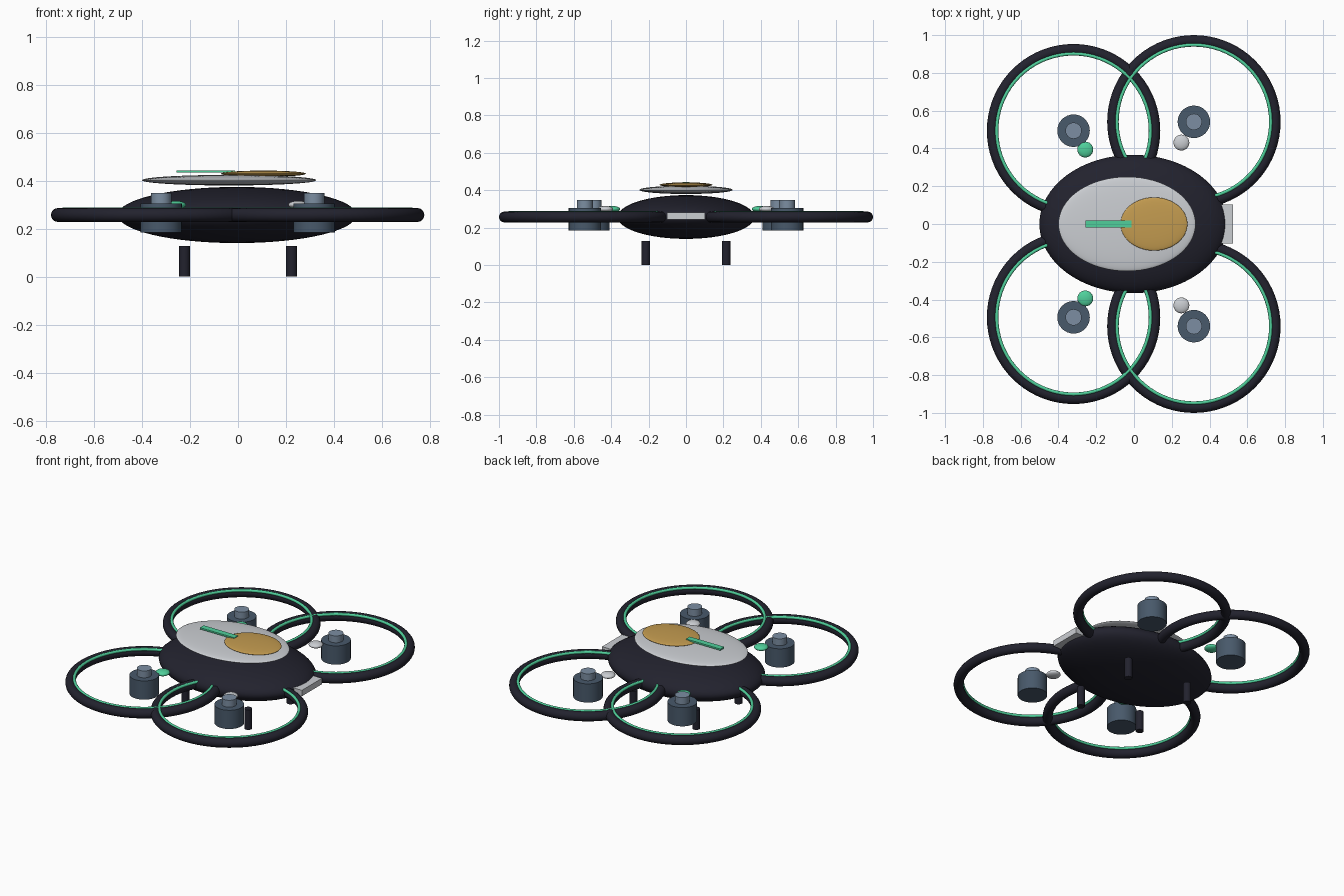
import bpy
import math

if "Cube" in bpy.data.objects:
    bpy.data.objects.remove(bpy.data.objects["Cube"], do_unlink=True)


def material(name, rgb):
    m = bpy.data.materials.new(name)
    m.use_nodes = True
    colour = (*rgb, 1)
    m.diffuse_color = colour
    m.node_tree.nodes["Principled BSDF"].inputs["Base Color"].default_value = colour
    return m


DARK = material("dark navy", (0.016, 0.016, 0.027))
SILVER = material("silver", (0.60, 0.62, 0.65))
GOLD = material("gold", (0.55, 0.33, 0.08))
GREEN = material("mint green", (0.08, 0.63, 0.33))
SLATE = material("slate", (0.065, 0.10, 0.145))
STEEL = material("light steel", (0.20, 0.27, 0.36))


def finish(name, mat, smooth=True):
    ob = bpy.context.object
    ob.name = name
    ob.data.materials.append(mat)
    if smooth:
        bpy.ops.object.shade_smooth_by_angle(angle=math.radians(40))
    return ob


def ellipsoid(name, mat, loc, radii, segments=48):
    bpy.ops.mesh.primitive_uv_sphere_add(segments=segments, ring_count=segments // 2, location=loc)
    bpy.context.object.scale = radii
    bpy.ops.object.transform_apply(location=False, rotation=False)
    finish(name, mat)


def cylinder(name, mat, x, y, bottom, top, radius):
    bpy.ops.mesh.primitive_cylinder_add(vertices=32, radius=radius, depth=top - bottom,
                                        location=(x, y, (bottom + top) / 2))
    finish(name, mat)


def torus(name, mat, loc, major, minor):
    bpy.ops.mesh.primitive_torus_add(major_segments=72, minor_segments=16, location=loc,
                                     major_radius=major, minor_radius=minor)
    finish(name, mat)


def box(name, mat, loc, size):
    bpy.ops.mesh.primitive_cube_add(size=1, location=loc)
    bpy.context.object.scale = size
    bpy.ops.object.transform_apply(location=False, rotation=False)
    finish(name, mat, smooth=False)


# Central hull with its stacked top plates
ellipsoid("hull", DARK, (-0.004, 0, 0.257), (0.497, 0.366, 0.117), 64)
ellipsoid("top_plate", SILVER, (-0.037, 0, 0.402), (0.363, 0.25, 0.022), 64)
ellipsoid("gold_dome", GOLD, (0.106, 0, 0.429), (0.177, 0.141, 0.013))
box("top_stripe", GREEN, (-0.135, 0, 0.438), (0.244, 0.038, 0.01))
box("side_sensor", SILVER, (0.49, 0, 0.262), (0.07, 0.204, 0.038))

# Four rotor guards, motors, lamps and legs, mirrored front to back
for depth, side in ((-1, "front"), (1, "back")):
    for x, y, lamp_x, lamp_y, lamp_mat, hand in (
            (-0.32, 0.494, -0.258, 0.394, GREEN, "right"),
            (0.317, 0.541, 0.251, 0.431, SILVER, "left")):
        tag = side + "_" + hand
        y *= depth
        torus(tag + "_guard", DARK, (x, y, 0.257), 0.43, 0.029)
        torus(tag + "_guard_trim", GREEN, (x, y, 0.279), 0.407, 0.009)
        cylinder(tag + "_motor", SLATE, x, y, 0.185, 0.305, 0.086)
        cylinder(tag + "_motor_cap", STEEL, x, y, 0.305, 0.349, 0.043)
        ellipsoid(tag + "_lamp", lamp_mat, (lamp_x, lamp_y * depth, 0.299), (0.042, 0.042, 0.017), 24)
        cylinder(tag + "_leg", DARK, math.copysign(0.223, x), 0.215 * depth, 0, 0.128, 0.023)
